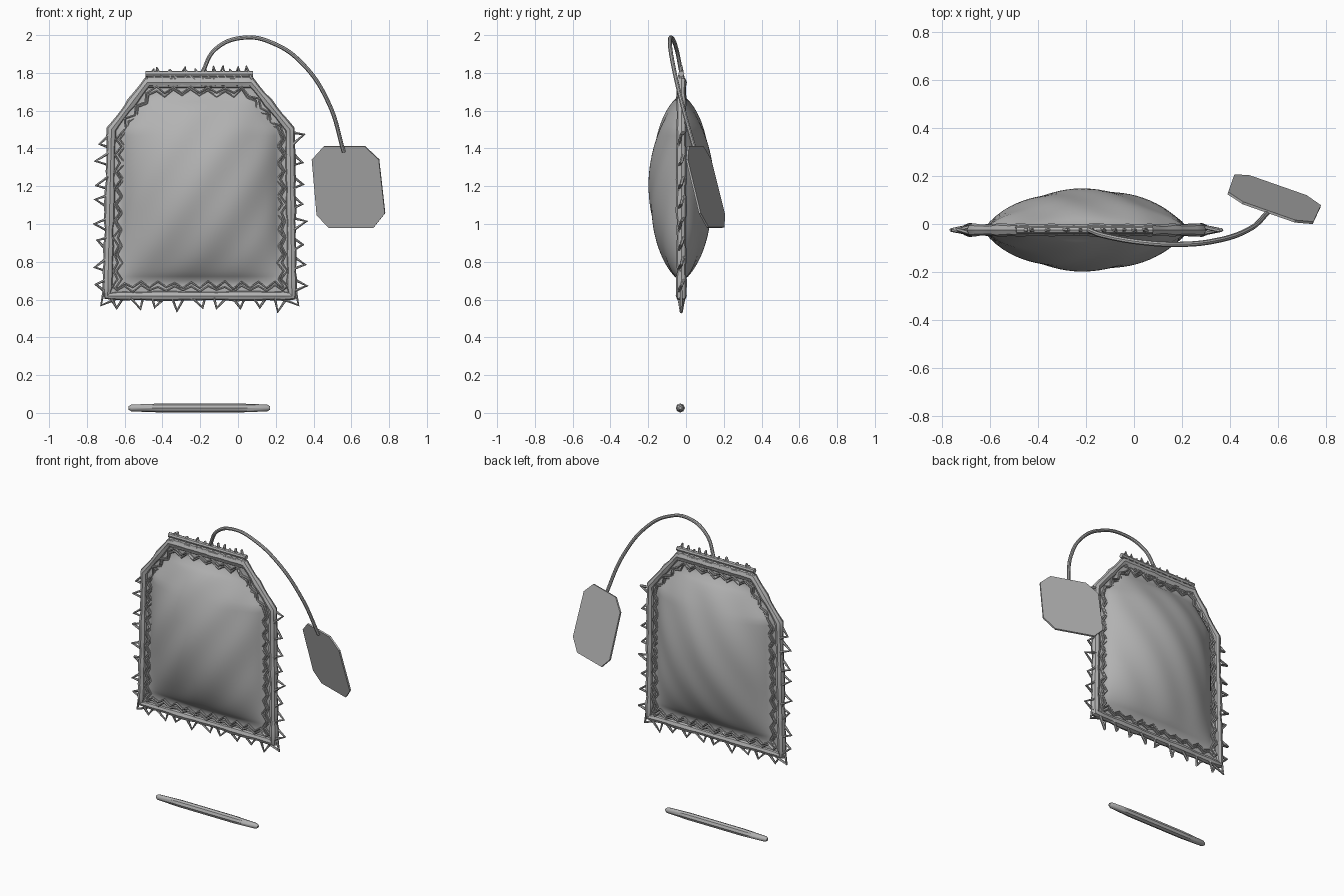
import bpy, bmesh, math, random
from mathutils import Vector

random.seed(4)
cube = bpy.data.objects.get("Cube")
if cube:
    bpy.data.objects.remove(cube, do_unlink=True)

grey = bpy.data.materials.new("plain grey")
grey.use_nodes = True
grey.diffuse_color = (0.45, 0.45, 0.45, 1)
grey.node_tree.nodes["Principled BSDF"].inputs["Base Color"].default_value = (0.45, 0.45, 0.45, 1)

MID_Y = -0.025
BOTTOM, SHOULDER, TOP = 0.62, 1.5, 1.75
OUTLINE = [Vector(p) for p in [(-0.69, BOTTOM), (0.285, BOTTOM), (0.275, SHOULDER),
                               (0.07, TOP), (-0.48, TOP), (-0.67, SHOULDER)]]


def smooth(obj, angle=40):
    bpy.ops.object.select_all(action='DESELECT')
    obj.select_set(True)
    bpy.context.view_layer.objects.active = obj
    bpy.ops.object.shade_smooth_by_angle(angle=math.radians(angle))


def mesh_object(name, bm):
    mesh = bpy.data.meshes.new(name)
    bm.to_mesh(mesh)
    bm.free()
    mesh.materials.append(grey)
    obj = bpy.data.objects.new(name, mesh)
    bpy.context.collection.objects.link(obj)
    return obj


def tube(name, points, radius, cyclic=False, kind='POLY', radii=None, sides=2):
    curve = bpy.data.curves.new(name, 'CURVE')
    curve.dimensions = '3D'
    curve.bevel_depth = radius
    curve.bevel_resolution = sides
    curve.use_fill_caps = True
    curve.resolution_u = 8
    spline = curve.splines.new(kind)
    if kind == 'BEZIER':
        spline.bezier_points.add(len(points) - 1)
        for bp, p in zip(spline.bezier_points, points):
            bp.co = p
            bp.handle_left_type = bp.handle_right_type = 'AUTO'
    else:
        spline.points.add(len(points) - 1)
        for i, p in enumerate(points):
            spline.points[i].co = (*p, 1)
            spline.points[i].radius = radii[i] if radii else 1
    spline.use_cyclic_u = cyclic
    curve.materials.append(grey)
    obj = bpy.data.objects.new(name, curve)
    bpy.context.collection.objects.link(obj)
    bpy.ops.object.select_all(action='DESELECT')
    obj.select_set(True)
    bpy.context.view_layer.objects.active = obj
    bpy.ops.object.convert(target='MESH')
    smooth(obj)
    return obj


def edges():
    """Each outline side: start, direction, outward normal, length."""
    for i, a in enumerate(OUTLINE):
        d = OUTLINE[(i + 1) % len(OUTLINE)] - a
        n = d.normalized()
        yield a, n, Vector((n.y, -n.x)), d.length


def at(p, y=0.0):
    return Vector((p.x, MID_Y + y, p.y))


# Pouch: two bulging sheets that flatten out towards the seam
def side_x(z, low, mid, high):
    if z < SHOULDER:
        return low.x + (mid.x - low.x) * (z - BOTTOM) / (SHOULDER - BOTTOM)
    return mid.x + (high.x - mid.x) * (z - SHOULDER) / (TOP - SHOULDER)


def bulge(u, v, x, z):
    body = (max(0, 1 - u * u) * max(0, 1 - v * v)) ** 0.72
    ripple = 0.004 * math.sin(22 * (x - 0.7 * z)) * min(1, body * 2)
    return 0.007 + 0.163 * body + ripple


ROWS, COLS = 44, 36
bm = bmesh.new()
for side in (-1, 1):
    grid = []
    for r in range(ROWS + 1):
        z = BOTTOM + (TOP - BOTTOM) * r / ROWS
        left = side_x(z, OUTLINE[0], OUTLINE[5], OUTLINE[4])
        right = side_x(z, OUTLINE[1], OUTLINE[2], OUTLINE[3])
        mid, half = (left + right) / 2, (right - left) / 2
        row = []
        for c in range(COLS + 1):
            x = left + (right - left) * c / COLS
            depth = bulge((x - mid) / (half - 0.06), (z - 1.19) / 0.49, x, z)
            row.append(bm.verts.new((x, MID_Y + side * depth, z)))
        grid.append(row)
    for r in range(ROWS):
        for c in range(COLS):
            quad = [grid[r][c], grid[r][c + 1], grid[r + 1][c + 1], grid[r + 1][c]]
            bm.faces.new(quad if side < 0 else quad[::-1])
smooth(mesh_object("pouch", bm), 60)

# Seam cord: lumpy tube along the outline
cord, lumps = [], []
for a, d, n, length in edges():
    count = round(length / 0.045)
    for k in range(count):
        cord.append(at(a + d * length * k / count))
        lumps.append(random.uniform(0.8, 1.12))
tube("seam_cord", cord, 0.027, True, radii=lumps)

# Flat hem along the top
a, b = OUTLINE[3], OUTLINE[4]
hem = tube("top_hem", [at(a), at(b)], 0.036)
hem.scale.y = 0.6
hem.location.y = MID_Y * 0.4
for x, name in ((0, "upper_hem_thread"),):
    tube(name, [at(a + Vector((0.01, 0.045))), at(b + Vector((-0.01, 0.045)))], 0.016)

# Edge stitches: pointed loops around the outside, denser on top
for i, (a, d, n, length) in enumerate(edges()):
    if i in (2, 4):
        continue
    step = 0.042 if i == 3 else 0.105
    width = 0.022 if i == 3 else 0.03
    count = round(length / step)
    path = []
    for k in range(count):
        s = length * (k + 0.5) / count + random.uniform(-0.01, 0.01)
        tip = random.uniform(0.06, 0.085)
        lean = random.uniform(-0.02, 0.02)
        path += [at(a + d * (s - width) + n * 0.015, -0.012),
                 at(a + d * (s + lean) + n * tip),
                 at(a + d * (s + width) + n * 0.015, 0.012)]
    tube("edge_stitches_%d" % i, path, 0.009, sides=1)

# Corner stitches at the bottom
for a, sign in ((OUTLINE[0], -1), (OUTLINE[1], 1)):
    path = [at(a + Vector((sign * x, z))) for x, z in ((0.02, 0.03), (0.035, -0.05), (-0.04, -0.02))]
    tube("corner_stitch", path, 0.009, sides=1)

# Inner stitches: zigzag threads on both faces inside the seam
for face, label in ((-1, "front"), (1, "back")):
    for low, high, name in ((0.026, 0.052, "inner"), (0.04, 0.07, "second")):
        path = []
        for i, (a, d, n, length) in enumerate(edges()):
            count = round(length / 0.045)
            for k in range(1, count):
                off = (low if k % 2 else high) + random.uniform(-0.006, 0.006)
                s = length * k / count
                s = min(max(s, 0.05), length - 0.05)
                path.append(at(a + d * s - n * off, face * 0.016))
        tube("%s_%s_stitches" % (label, name), path, 0.007, True, sides=1)

# String from the top hem to the tag
string = [(-0.19, -0.025, 1.80), (-0.12, -0.05, 1.925), (0.035, -0.077, 1.987), (0.19, -0.085, 1.955),
          (0.34, -0.07, 1.85), (0.48, -0.022, 1.64), (0.56, 0.05, 1.38)]
tube("string", string, 0.011, kind='BEZIER')

# Tag: clipped rectangle on a tilted plane
corners = [(0.453, 1.41), (0.67, 1.41), (0.745, 1.34), (0.777, 1.055),
           (0.717, 0.98), (0.48, 0.98), (0.416, 1.045), (0.39, 1.34)]
bm = bmesh.new()
face = bm.faces.new([bm.verts.new((x, 0.098 - 0.35 * (x - 0.58) - 0.28 * (z - 1.195), z))
                     for x, z in corners])
back = bmesh.ops.extrude_face_region(bm, geom=[face])
bmesh.ops.translate(bm, vec=(0.003, 0.01, 0.003),
                    verts=[v for v in back["geom"] if isinstance(v, bmesh.types.BMVert)])
bmesh.ops.recalc_face_normals(bm, faces=bm.faces)
mesh_object("tag", bm)

# Loose stick below the pouch
xs = (-0.58, -0.565, -0.4, 0.0, 0.155, 0.17)
tube("stick", [(x, -0.03, 0.026) for x in xs], 0.024,
     radii=(0.35, 0.75, 1, 1, 0.75, 0.35))
